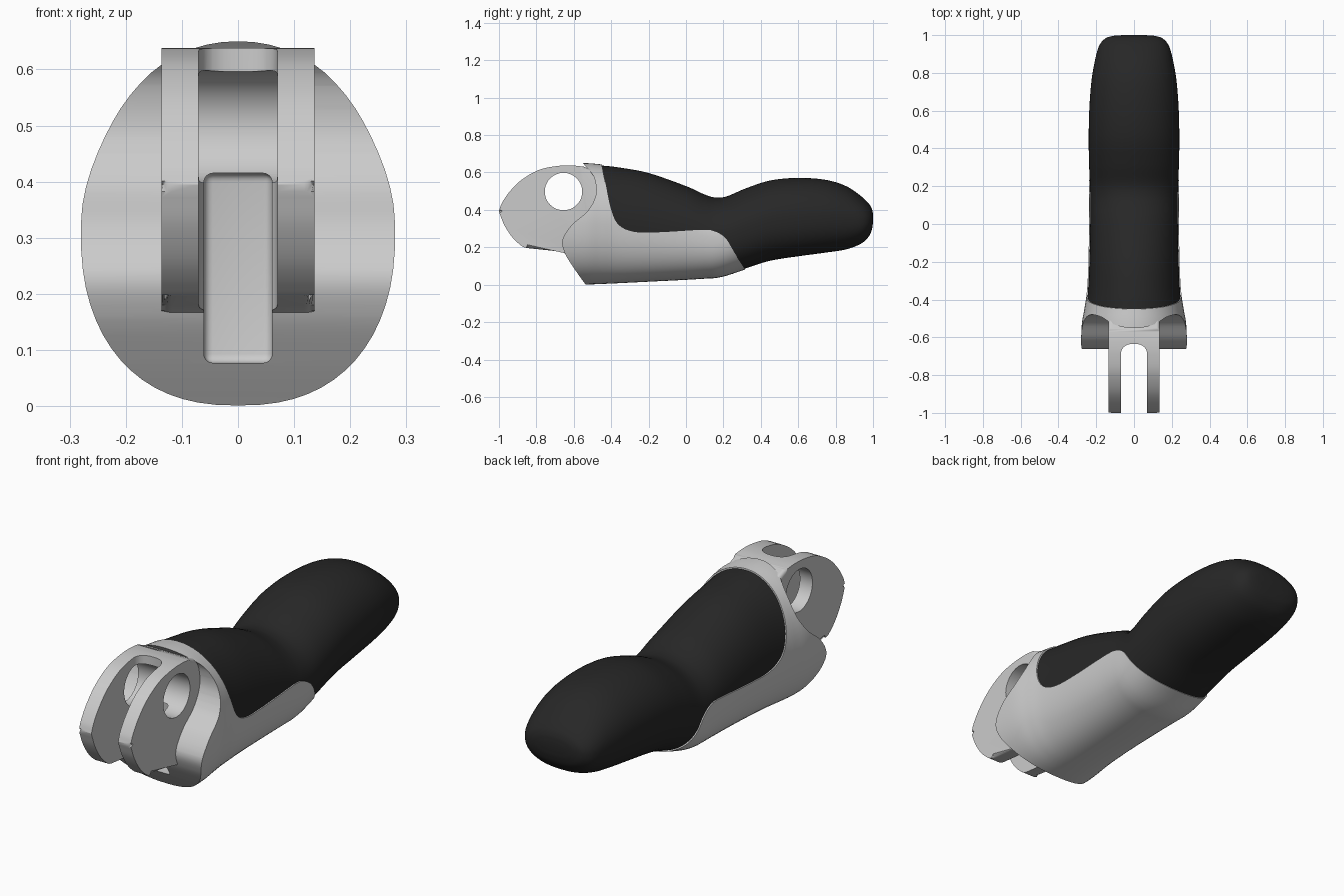
import bpy, bmesh, math
from mathutils import Vector

if "Cube" in bpy.data.objects:
    bpy.data.objects.remove(bpy.data.objects["Cube"])


def spline(pts, n=6):
    """Catmull-Rom curve through the given points."""
    p = [Vector(q) for q in pts]
    p = [2 * p[0] - p[1]] + p + [2 * p[-1] - p[-2]]
    out = []
    for i in range(1, len(p) - 2):
        a, b, c, d = p[i - 1:i + 3]
        for k in range(n):
            t = k / n
            out.append(0.5 * (2 * b + (c - a) * t + (2 * a - 5 * b + 4 * c - d) * t * t
                              + (3 * b - a - 3 * c + d) * t ** 3))
    return out + [p[-2]]


def finish(bm, name):
    bmesh.ops.recalc_face_normals(bm, faces=bm.faces[:])
    me = bpy.data.meshes.new(name)
    bm.to_mesh(me)
    bm.free()
    ob = bpy.data.objects.new(name, me)
    bpy.context.collection.objects.link(ob)
    return ob


def prism(name, pts, lo, hi, axis="x", bevel=0.0):
    """Extrude a closed (y, z) profile along x, or an (x, y) profile along z."""
    bm = bmesh.new()
    place = (lambda p, h: (h, p[0], p[1])) if axis == "x" else (lambda p, h: (p[0], p[1], h))
    rings = [[bm.verts.new(place(p, h)) for p in pts] for h in (lo, hi)]
    caps = [bm.faces.new(r) for r in rings]
    n = len(pts)
    for i in range(n):
        j = (i + 1) % n
        bm.faces.new((rings[0][i], rings[0][j], rings[1][j], rings[1][i]))
    if bevel:
        edges = [e for f in caps for e in f.edges]
        bmesh.ops.bevel(bm, geom=edges, offset=bevel, segments=4, profile=0.5, affect='EDGES')
    return finish(bm, name)


def loft(name, stations, grow=0.0, sides=64):
    """Skin egg-shaped sections given as (y, half width, top, bottom)."""
    bm = bmesh.new()
    rings = []
    for y, w, top, bot in stations:
        w, top, bot = w + grow, top + grow, bot - grow
        mid, half, ring = (top + bot) / 2, (top - bot) / 2, []
        for k in range(sides):
            a = 2 * math.pi * k / sides
            c, s = math.cos(a), math.sin(a)
            e = 2 / (2.4 if s < 0 else 2.05)
            ring.append(bm.verts.new((w * math.copysign(abs(c) ** e, c), y,
                                      mid + half * math.copysign(abs(s) ** e, s))))
        rings.append(ring)
    for r, q in zip(rings, rings[1:]):
        for i in range(sides):
            j = (i + 1) % sides
            bm.faces.new((r[i], r[j], q[j], q[i]))
    bm.faces.new(rings[0])
    bm.faces.new(rings[-1])
    return finish(bm, name)


def boolean(ob, cutter, op):
    m = ob.modifiers.new("cut", 'BOOLEAN')
    m.operation, m.object, m.solver = op, cutter, 'EXACT'
    bpy.context.view_layer.objects.active = ob
    with bpy.context.temp_override(object=ob, active_object=ob):
        bpy.ops.object.modifier_apply(modifier=m.name)


# body sections: y, half width, top z, bottom z
front = [(-0.70, .276, .644, .006), (-0.54, .271, .644, .007), (-0.45, .257, .637, .010)]
back = [(-0.36, .244, .627, .014), (-0.20, .236, .597, .022), (0, .232, .527, .032),
        (.1, .232, .482, .038), (.16, .233, .466, .042), (.22, .234, .473, .055),
        (.32, .238, .515, .088), (.45, .240, .557, .128), (.6, .237, .571, .152),
        (.75, .226, .560, .172), (.86, .208, .525, .190), (.94, .186, .470, .222),
        (.98, .155, .430, .262), (.995, .115, .402, .300), (1.0, .06, .375, .335)]

# black grip
grip = loft("grip", spline([front[-1]] + back))
mat = bpy.data.materials.new("black_rubber")
mat.diffuse_color = (0.02, 0.02, 0.02, 1)
mat.use_nodes = True
mat.node_tree.nodes["Principled BSDF"].inputs["Base Color"].default_value = mat.diffuse_color
grip.data.materials.append(mat)

# grey shell, trimmed by its side-view outline
shell = loft("shell", spline(front + back[:8]), grow=0.006)
front_edge = spline([(-.50, -.05), (-.54, .005), (-.60, .09), (-.648, .17), (-.66, .24),
                     (-.61, .32), (-.525, .395), (-.482, .48), (-.49, .57),
                     (-.53, .625), (-.57, .67)])
grip_edge = spline([(-.46, .70), (-.448, .63), (-.43, .54), (-.40, .40), (-.36, .32),
                    (-.28, .283), (-.15, .28), (.08, .293), (.15, .286), (.21, .25),
                    (.26, .17), (.315, .085), (.345, .04)])
outline = prism("shell_outline", front_edge + grip_edge + [Vector((.3, -.05))], -.5, .5)
boolean(shell, outline, 'INTERSECT')

# hinge fork
fork_top = spline([(-1, .395), (-.985, .435), (-.945, .495), (-.88, .56), (-.79, .612),
                   (-.70, .633), (-.62, .638), (-.55, .632)])
fork_low = spline([(-.85, .196), (-.88, .208), (-.93, .255), (-.972, .32), (-.997, .382)])
fork = prism("hinge_fork", fork_top + [Vector(p) for p in
             ((-.47, .60), (-.46, .48), (-.48, .15), (-.60, .15), (-.655, .17), (-.70, .18))]
             + fork_low, -.136, .136, bevel=0.018)

# cutters: pin bore, slot between the plates, recess behind the slot
circle = [(-.655 + .1 * math.cos(a), .498 + .1 * math.sin(a))
          for a in (2 * math.pi * k / 64 for k in range(64))]
bore = prism("pin_bore", circle, -.5, .5)
arc = [(.07 * math.copysign(abs(math.cos(a)) ** .8, math.cos(a)),
        -.70 + .065 * math.sin(a) ** .8 if 0 < a < 3.14 else -.70)
       for a in (math.pi * k / 24 for k in range(25))]
slot = prism("fork_slot", [(.07, -1.2)] + arc + [(-.07, -1.2)], .12, .8, axis="z")
bm = bmesh.new()
bmesh.ops.create_cube(bm, size=1)
bmesh.ops.scale(bm, vec=(.122, .5, .338), verts=bm.verts)
bmesh.ops.translate(bm, vec=(0, -.75, .246), verts=bm.verts)
bmesh.ops.bevel(bm, geom=bm.edges[:], offset=.016, segments=4, profile=.5, affect='EDGES')
recess = finish(bm, "recess")

for c in (bore, slot, recess):
    boolean(fork, c, 'DIFFERENCE')
for c in (slot, recess):
    boolean(shell, c, 'DIFFERENCE')
for c in (bore, slot, recess, outline):
    bpy.data.objects.remove(c)

# smooth shading with crisp edges
bpy.ops.object.select_all(action='DESELECT')
for ob in (grip, shell, fork):
    ob.select_set(True)
bpy.context.view_layer.objects.active = grip
bpy.ops.object.shade_smooth_by_angle(angle=math.radians(30))
